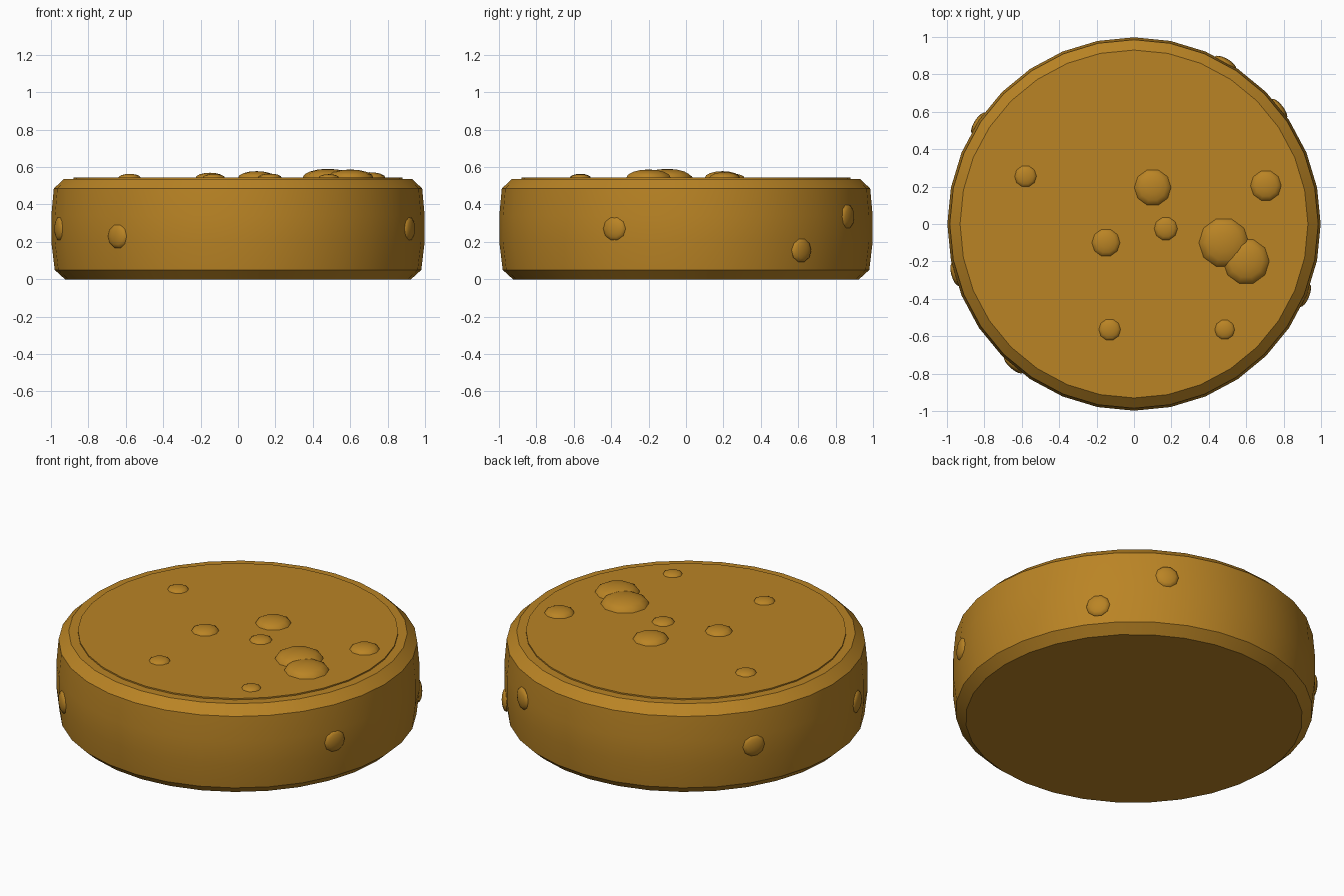
import bpy, bmesh
from math import radians, cos, sin, tau
from mathutils import Matrix, Vector

cube = bpy.data.objects.get("Cube")
if cube:
    bpy.data.objects.remove(cube, do_unlink=True)

# Single golden brown material
crust = bpy.data.materials.new("golden_brown")
crust.use_nodes = True
colour = (0.49, 0.23, 0.018, 1)
crust.diffuse_color = colour
crust.node_tree.nodes["Principled BSDF"].inputs["Base Color"].default_value = colour


def finish(name, bm, angle):
    bmesh.ops.recalc_face_normals(bm, faces=bm.faces)
    mesh = bpy.data.meshes.new(name)
    bm.to_mesh(mesh)
    bm.free()
    mesh.materials.append(crust)
    obj = bpy.data.objects.new(name, mesh)
    bpy.context.collection.objects.link(obj)
    bpy.ops.object.select_all(action="DESELECT")
    obj.select_set(True)
    bpy.context.view_layer.objects.active = obj
    bpy.ops.object.shade_smooth_by_angle(angle=radians(angle))
    return obj


def turned(name, profile, sides=32):
    """Stack rings of (radius, height) and cap both ends."""
    bm = bmesh.new()
    rings = [[bm.verts.new((r * sin(tau * i / sides), r * cos(tau * i / sides), z))
              for i in range(sides)] for r, z in profile]
    for low, high in zip(rings, rings[1:]):
        for i in range(sides):
            j = (i + 1) % sides
            bm.faces.new((low[i], low[j], high[j], high[i]))
    bm.faces.new(rings[0])
    bm.faces.new(rings[-1])
    return finish(name, bm, 30)


def bump(name, centre, normal, radius, flatness):
    """Flattened low-poly ball lying on a surface."""
    bm = bmesh.new()
    bmesh.ops.create_uvsphere(bm, u_segments=10, v_segments=8, radius=radius)
    turn = Vector(normal).to_track_quat("Z", "Y").to_matrix().to_4x4()
    matrix = Matrix.Translation(centre) @ turn @ Matrix.Diagonal((1, 1, flatness, 1))
    bmesh.ops.transform(bm, matrix=matrix @ Matrix.Rotation(tau / 4, 4, "Z"), verts=bm.verts)
    return finish(name, bm, 40)


# Wheel with chamfered rims and a slightly bulging wall
turned("wheel_body", [(0.925, 0), (0.98, 0.05), (0.998, 0.2),
                      (0.998, 0.34), (0.985, 0.485), (0.93, 0.537)])
# Thin disc on the top face
turned("top_disc", [(0.88, 0.53), (0.88, 0.545)])

# Bumps on the top: x, y, radius
top_bumps = [(-0.58, 0.255, 0.06), (0.1, 0.195, 0.1), (0.705, 0.205, 0.084),
             (0.17, -0.025, 0.064), (-0.15, -0.1, 0.077), (0.48, -0.1, 0.135),
             (0.6, -0.2, 0.125), (-0.13, -0.565, 0.06), (0.485, -0.565, 0.055)]
for n, (x, y, r) in enumerate(top_bumps, 1):
    bump(f"top_bump_{n}", (x, y, 0.542), (0, 0, 1), r, 0.36)

# Bumps around the wall: angle, height
wall_bumps = [(-130.5, 0.23), (-22.7, 0.27), (195.7, 0.27),
              (38.5, 0.155), (60.5, 0.335), (147, 0.28)]
for n, (angle, z) in enumerate(wall_bumps, 1):
    out = Vector((cos(radians(angle)), sin(radians(angle)), 0))
    bump(f"wall_bump_{n}", out * 0.99 + Vector((0, 0, z)), out, 0.066, 0.36)
